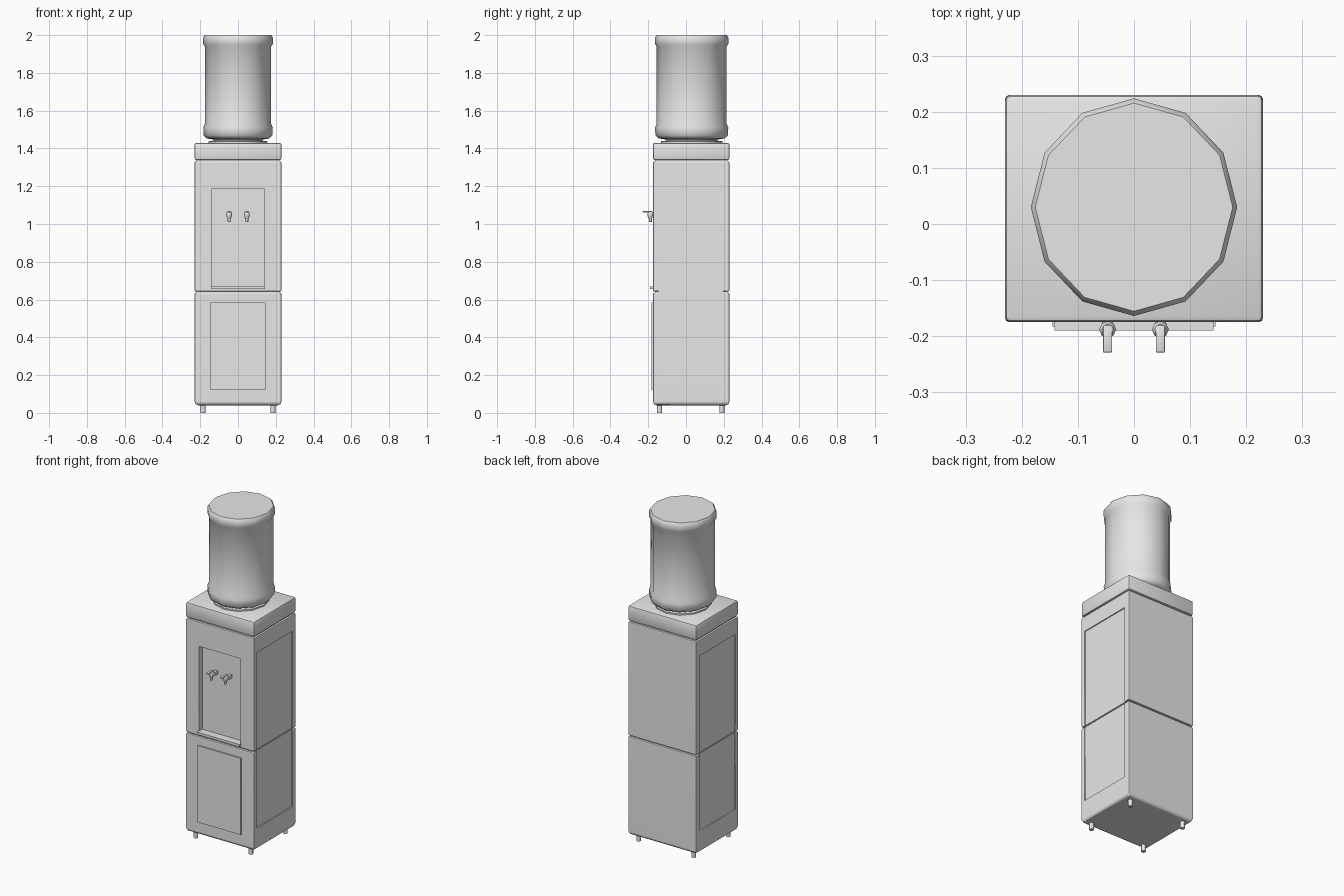
import bpy, bmesh, math
from mathutils import Vector

cube = bpy.data.objects.get("Cube")
if cube:
    bpy.data.objects.remove(cube, do_unlink=True)

grey = bpy.data.materials.new("light grey")
grey.use_nodes = True
grey.diffuse_color = (0.8, 0.8, 0.8, 1)
grey.node_tree.nodes["Principled BSDF"].inputs["Base Color"].default_value = (0.8, 0.8, 0.8, 1)


def finish(name, bm, angle=35):
    bmesh.ops.recalc_face_normals(bm, faces=bm.faces)
    mesh = bpy.data.meshes.new(name)
    bm.to_mesh(mesh)
    bm.free()
    mesh.materials.append(grey)
    obj = bpy.data.objects.new(name, mesh)
    bpy.context.collection.objects.link(obj)
    bpy.ops.object.select_all(action='DESELECT')
    obj.select_set(True)
    bpy.context.view_layer.objects.active = obj
    bpy.ops.object.shade_smooth_by_angle(angle=math.radians(angle))
    return obj


def box(name, low, high, bevel=0, bottom=0):
    """Box between two corners, with optional rounded edges and a larger bottom rounding."""
    low, high = Vector(low), Vector(high)
    bm = bmesh.new()
    bmesh.ops.create_cube(bm, size=1)
    for v in bm.verts:
        v.co = Vector((v.co[i] * (high[i] - low[i]) + (low[i] + high[i]) / 2 for i in range(3)))
    if bottom:
        rim = [e for e in bm.edges if all(v.co.z < low.z + 0.001 for v in e.verts)]
        bmesh.ops.bevel(bm, geom=rim, offset=bottom, segments=2, profile=0.5, affect='EDGES')
    if bevel:
        edges = [e for e in bm.edges if e.calc_face_angle(0) > 0.9
                 or all(abs(v.co.z - high.z) < 0.001 for v in e.verts)]
        bmesh.ops.bevel(bm, geom=edges, offset=bevel, segments=2, profile=0.5, affect='EDGES')
    return finish(name, bm)


def lathe(name, profile, sides, centre, stretch=(1, 1)):
    """Closed round part from (radius, height) points, with a vertex facing the back."""
    bm = bmesh.new()
    rings = []
    for r, z in profile:
        rings.append([bm.verts.new((
            centre[0] + r * stretch[0] * math.sin(math.tau * i / sides),
            centre[1] + r * stretch[1] * math.cos(math.tau * i / sides), z)) for i in range(sides)])
    for a, b in zip(rings, rings[1:]):
        for i in range(sides):
            j = (i + 1) % sides
            bm.faces.new((a[i], a[j], b[j], b[i]))
    bm.faces.new(rings[0])
    bm.faces.new(rings[-1])
    return finish(name, bm, 50)


def cut(target, cutter):
    mod = target.modifiers.new("recess", 'BOOLEAN')
    mod.operation = 'DIFFERENCE'
    mod.solver = 'EXACT'
    mod.object = cutter
    cutter.hide_render = True
    cutter.hide_viewport = True


# Cabinet in three stacked sections
lower = box("lower_cabinet", (-.23, -.175, .04), (.23, .23, .636), .008, .02)
upper = box("upper_cabinet", (-.23, -.175, .642), (.23, .23, 1.332), .008)
box("top_cap", (-.23, -.175, 1.338), (.23, .23, 1.43), .01)

# Inner bands that close the seams
for name, z in (("middle_seam", .639), ("cap_seam", 1.335)):
    box(name, (-.219, -.164, z - .012), (.219, .219, z + .012))

# Recessed panels on both sides, and the dispensing niche
for side, x in (("left", .24), ("right", -.24)):
    panel = box(side + "_panel_cutter", (x - .016, -.145, .17), (x + .016, .195, 1.235))
    cut(lower, panel)
    cut(upper, panel)
cut(upper, box("niche_cutter", (-.14, -.25, .665), (.14, -.14, 1.185)))
for section in (lower, upper):
    section.modifiers.new("clean shading", 'WEIGHTED_NORMAL').keep_sharp = True

# Front door panel and drip tray
box("door_panel", (-.145, -.183, .12), (.145, -.17, .585))
box("drip_tray", (-.142, -.19, .655), (.142, -.142, .67))

# Feet
for x, side in ((.185, "left"), (-.185, "right")):
    for y, end in ((-.14, "front"), (.19, "back")):
        lathe(f"{end}_{side}_foot", [(.013, 0), (.013, .05)], 8, (x, y))

# Taps: stem, tapered spout and lever
for x, side in ((.047, "left"), (-.047, "right")):
    box(side + "_tap_stem", (x - .01, -.19, 1.032), (x + .01, -.138, 1.052))
    lathe(side + "_tap_spout", [(.007, 1.01), (.009, 1.03), (.015, 1.042), (.015, 1.058), (.010, 1.066)],
          8, (x, -.188))
    box(side + "_tap_lever", (x - .008, -.229, 1.06), (x + .008, -.18, 1.068), .002)

# Bottle and its collar
lathe("bottle_collar", [(.155, 1.425), (.155, 1.438), (.13, 1.441), (.13, 1.46)], 12, (0, .03), (1, 1.05))
lathe("water_bottle", [
    (.13, 1.447), (.165, 1.453), (.182, 1.47), (.184, 1.51), (.176, 1.53),
    (.176, 1.94), (.184, 1.952), (.184, 1.988), (.176, 2.0)], 12, (0, .03), (1, 1.054))
